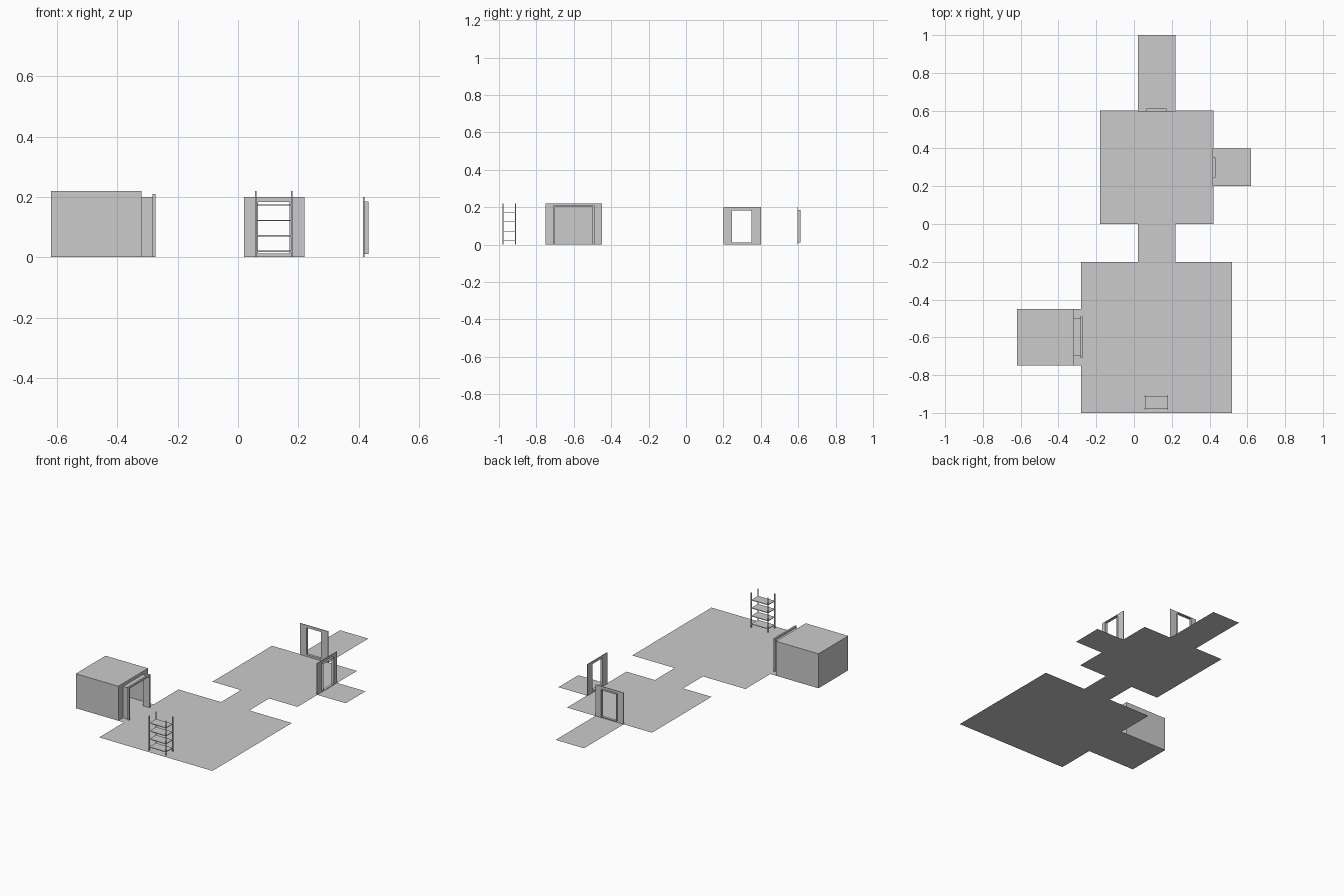
import bpy, bmesh
from mathutils import Vector

if "Cube" in bpy.data.objects:
    bpy.data.objects.remove(bpy.data.objects["Cube"])


def finish(name, bm, solid=True):
    if solid:
        bmesh.ops.recalc_face_normals(bm, faces=bm.faces)
    me = bpy.data.meshes.new(name)
    bm.to_mesh(me)
    bm.free()
    ob = bpy.data.objects.new(name, me)
    bpy.context.collection.objects.link(ob)
    return ob


def quad(bm, pts):
    bm.faces.new([bm.verts.new(p) for p in pts])


def rect(x0, x1, y0, y1, z=0.0):
    return [(x0, y0, z), (x1, y0, z), (x1, y1, z), (x0, y1, z)]


def box(name, x0, x1, y0, y1, z0, z1):
    bm = bmesh.new()
    bmesh.ops.create_cube(bm, size=1)
    for v in bm.verts:
        v.co = Vector(((x0 + x1) / 2 + v.co.x * (x1 - x0),
                       (y0 + y1) / 2 + v.co.y * (y1 - y0),
                       (z0 + z1) / 2 + v.co.z * (z1 - z0)))
    return finish(name, bm)


def place(axis, u, d, v):
    # axis 'x': the opening faces x, axis 'y': it faces y
    return (d, u, v) if axis == 'x' else (u, d, v)


def ring(name, axis, outer, inner, d0, d1):
    # rectangular plate with a rectangular hole, (u0, u1, v0, v1)
    bm = bmesh.new()
    loops = []
    for r, d in ((outer, d0), (outer, d1), (inner, d1), (inner, d0)):
        u0, u1, v0, v1 = r
        loops.append([bm.verts.new(place(axis, u, d, v))
                      for u, v in ((u0, v0), (u1, v0), (u1, v1), (u0, v1))])
    for k in range(4):
        a, b = loops[k], loops[(k + 1) % 4]
        for i in range(4):
            j = (i + 1) % 4
            bm.faces.new((a[i], a[j], b[j], b[i]))
    return finish(name, bm)


# floor: rooms, corridors and alcove in one level sheet
bm = bmesh.new()
for r in ((-0.28, 0.52, -1.0, -0.2), (0.02, 0.22, -0.2, 0.0),
          (-0.18, 0.42, 0.0, 0.6), (0.02, 0.22, 0.6, 1.0),
          (0.42, 0.62, 0.2, 0.4), (-0.62, -0.28, -0.75, -0.45)):
    quad(bm, rect(*r))
finish("floor", bm, solid=False)

# alcove: thin-walled box with a doorway in its +x side
X0, X1, Y0, Y1, H = -0.62, -0.32, -0.75, -0.45, 0.22
D0, D1, DH, PX = -0.70, -0.50, 0.20, -0.28
bm = bmesh.new()
quad(bm, rect(X0, X1, Y0, Y1, H))
quad(bm, [(X0, Y0, 0), (X1, Y0, 0), (X1, Y0, H), (X0, Y0, H)])
quad(bm, [(X1, Y1, 0), (X0, Y1, 0), (X0, Y1, H), (X1, Y1, H)])
quad(bm, [(X0, Y1, 0), (X0, Y0, 0), (X0, Y0, H), (X0, Y1, H)])
for a, b, z0, z1 in ((Y0, D0, 0, H), (D1, Y1, 0, H), (D0, D1, DH, H)):
    quad(bm, [(X1, a, z0), (X1, b, z0), (X1, b, z1), (X1, a, z1)])
finish("alcove_walls", bm, solid=False)

# short passage from the alcove to the large room
bm = bmesh.new()
quad(bm, [(X1, D0, 0), (PX, D0, 0), (PX, D0, DH), (X1, D0, DH)])
quad(bm, [(PX, D1, 0), (X1, D1, 0), (X1, D1, DH), (PX, D1, DH)])
quad(bm, rect(X1, PX, D0, D1, DH))
finish("alcove_passage", bm, solid=False)

# arch trim around the passage
W = 0.01
arch = [(D0 - W, 0), (D0, 0), (D0, DH), (D1, DH),
        (D1, 0), (D1 + W, 0), (D1 + W, DH + W), (D0 - W, DH + W)]
bm = bmesh.new()
face = bm.faces.new([bm.verts.new((-0.284, y, z)) for y, z in arch])
ext = bmesh.ops.extrude_face_region(bm, geom=[face], use_keep_orig=True)
for v in ext["geom"]:
    if isinstance(v, bmesh.types.BMVert):
        v.co.x += 0.011
finish("alcove_door_frame", bm)

# two doorways of the small room: plate and projecting liner
for side, axis, u0, d in (("north", 'y', 0.02, 0.6), ("east", 'x', 0.2, 0.42)):
    hole = (u0 + 0.047, u0 + 0.15, 0.012, 0.183)
    liner = (u0 + 0.045, u0 + 0.152, 0.010, 0.185)
    ring(side + "_door_wall", axis, (u0, u0 + 0.2, 0, 0.2), hole, d - 0.005, d - 0.001)
    ring(side + "_door_liner", axis, liner, hole, d - 0.001, d + 0.012)

# shelf rack
SX0, SX1, SY0, SY1, P = 0.056, 0.18, -0.981, -0.909, 0.005
for i, x in enumerate((SX0, SX1 - P)):
    for j, y in enumerate((SY0, SY1 - P)):
        box(f"rack_post_{i}{j}", x, x + P, y, y + P, 0, 0.22)
for k in range(4):
    z = 0.02 + 0.051 * k
    box(f"rack_shelf_{k}", SX0 + 0.003, SX1 - 0.003, SY0 + 0.003, SY1 - 0.003,
        z - 0.002, z + 0.002)
